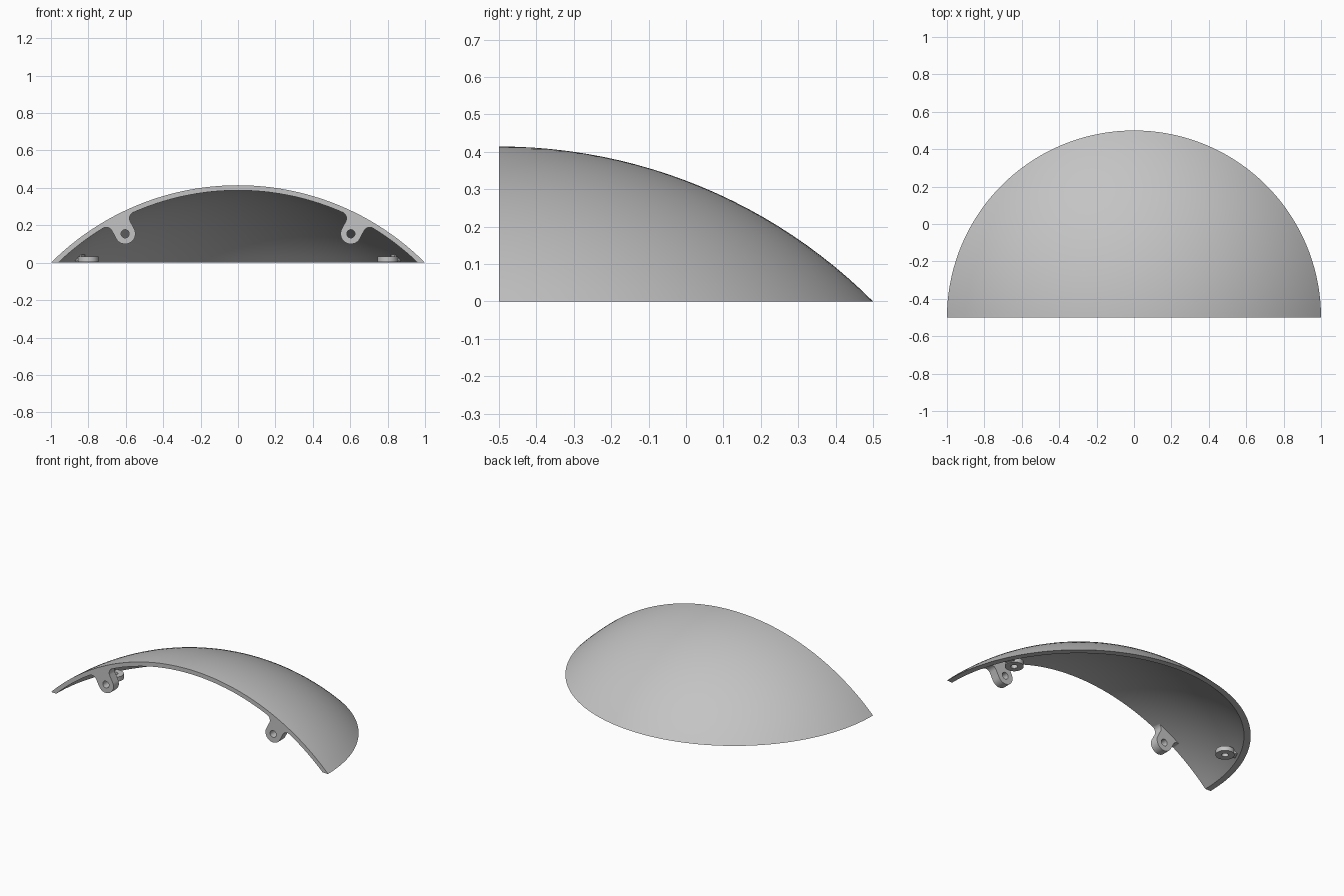
import bpy, bmesh
from math import sin, cos, radians, sqrt, pi, asin, atan2
from mathutils import Matrix, Vector

cube = bpy.data.objects.get("Cube")
if cube:
    bpy.data.objects.remove(cube, do_unlink=True)

grey = bpy.data.materials.new("light_grey")
grey.use_nodes = True
colour = (0.55, 0.55, 0.55, 1)
grey.diffuse_color = colour
grey.node_tree.nodes["Principled BSDF"].inputs["Base Color"].default_value = colour

CENTRE = Vector((0, -0.5, -1))      # centre of the sphere the dome is cut from
OUTER, INNER = sqrt(2), 1.387


def finish(name, bm):
    bmesh.ops.recalc_face_normals(bm, faces=bm.faces[:])
    mesh = bpy.data.meshes.new(name)
    bm.to_mesh(mesh)
    bm.free()
    mesh.materials.append(grey)
    obj = bpy.data.objects.new(name, mesh)
    bpy.context.collection.objects.link(obj)
    bpy.ops.object.select_all(action='DESELECT')
    obj.select_set(True)
    bpy.context.view_layer.objects.active = obj
    bpy.ops.object.shade_smooth_by_angle(angle=radians(30))
    return obj


def arc(cx, cy, r, start, end, steps):
    angles = [radians(start + (end - start) * i / steps) for i in range(steps + 1)]
    return [(cx + r * cos(a), cy + r * sin(a)) for a in angles]


def circle(r, steps=32):
    return arc(0, 0, r, 0, 360, steps)[:-1]


def plate(name, loops, depth, matrix):
    """Flat outline with holes, extruded along local z and placed by matrix."""
    bm = bmesh.new()
    for loop in loops:
        verts = [bm.verts.new((u, v, 0)) for u, v in loop]
        for a, b in zip(verts, verts[1:] + verts[:1]):
            bm.edges.new((a, b))
    bmesh.ops.triangle_fill(bm, edges=bm.edges[:], use_beauty=True, normal=(0, 0, 1))
    top = bmesh.ops.extrude_face_region(bm, geom=bm.faces[:], use_keep_orig=True)
    bmesh.ops.translate(bm, vec=(0, 0, depth),
                        verts=[g for g in top["geom"] if isinstance(g, bmesh.types.BMVert)])
    bm.transform(matrix)
    return finish(name, bm)


# Half dome shell: section from outer apex to rim and back to inner apex, turned half way
bm = bmesh.new()
section = []
for radius, steps in ((OUTER, range(25)), (INNER, range(24, -1, -1))):
    sweep = asin(sqrt(radius ** 2 - 1) / radius)
    section += [(radius * sin(sweep * i / 24), radius * cos(sweep * i / 24)) for i in steps]
verts = [bm.verts.new((x, CENTRE.y, CENTRE.z + z)) for x, z in section]
edges = [bm.edges.new(pair) for pair in zip(verts, verts[1:])]
bmesh.ops.spin(bm, geom=verts + edges, cent=CENTRE, axis=(0, 0, 1),
               angle=pi, steps=72, use_duplicate=False)
bmesh.ops.remove_doubles(bm, verts=bm.verts[:], dist=1e-5)
# Flat arched front face
bmesh.ops.edgeloop_fill(bm, edges=[e for e in bm.edges if e.is_boundary])
finish("dome_shell", bm)

# Lug outline: rounded end, straight neck and fillets flowing into the shell
HOLE = 1.303
lug = ([(0.09, 1.393)] + arc(0.09, 1.349, 0.035, 86, 180, 10)
       + arc(0, HOLE, 0.055, 0, -180, 24)
       + arc(-0.09, 1.349, 0.035, 0, 94, 10) + [(-0.09, 1.393)])
lug_hole = [(u, v + HOLE) for u, v in circle(0.022)]

for side, label in ((1, "left"), (-1, "right")):
    # Hinge lug, pointing at the sphere centre
    radial = Vector((side * 0.463, 0, 0.886)).normalized()
    back = Vector((0, 1, 0))
    frame = Matrix((radial.cross(back), radial, back)).transposed().to_4x4()
    plate(label + "_hinge_lug", [lug, lug_hole], 0.055, Matrix.Translation(CENTRE) @ frame)

    # Screw boss near the rim, with a small web joining it to the shell
    place = Matrix.Translation((side * 0.8, -0.13, 0.004))
    plate(label + "_screw_boss", [circle(0.055), circle(0.02)], 0.03, place)
    turn = Matrix.Rotation(atan2(0.37, side * 0.8), 4, 'Z')
    web = [(0.03, -0.025), (0.068, -0.025), (0.068, 0.025), (0.03, 0.025)]
    plate(label + "_boss_web", [web], 0.034,
          Matrix.Translation((0, 0, 0.005)) @ place @ turn)
